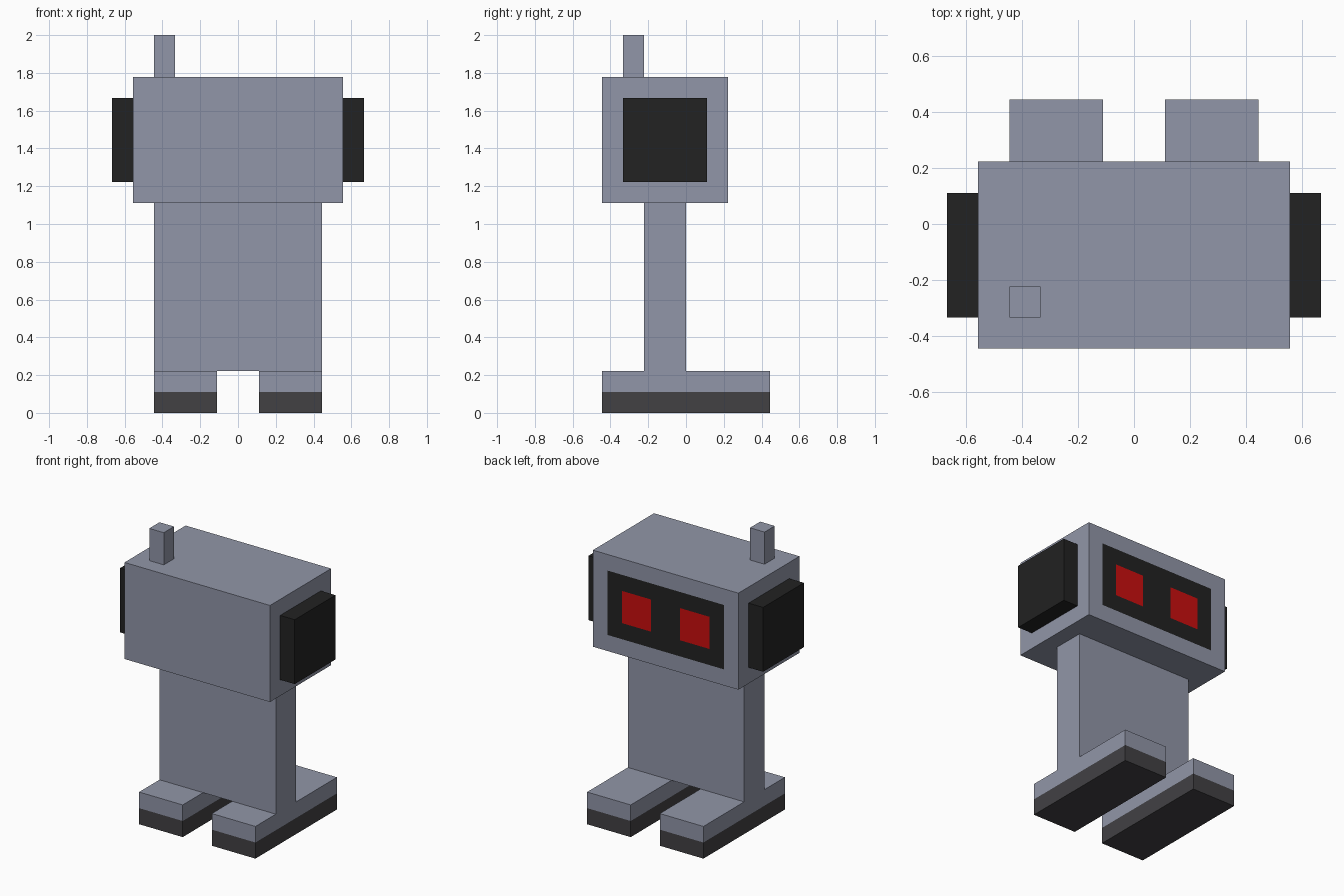
import bpy, bmesh
from mathutils import Vector

if "Cube" in bpy.data.objects:
    bpy.data.objects.remove(bpy.data.objects["Cube"])

U = 2 / 18  # the model sits on a regular grid, 18 cells tall


def material(name, rgb):
    """Flat material from display (sRGB) values, stored as linear."""
    m = bpy.data.materials.new(name)
    lin = [((c / 255 + 0.055) / 1.055) ** 2.4 for c in rgb]
    m.diffuse_color = (*lin, 1)
    m.use_nodes = True
    m.node_tree.nodes["Principled BSDF"].inputs["Base Color"].default_value = m.diffuse_color
    return m


GREY = material("blue grey metal", (145, 150, 168))
SOLE = material("dark grey rubber", (66, 65, 68))
BLACK = material("black", (34, 34, 34))
RED = material("red", (201, 14, 14))


def box(name, x, y, z, mat):
    """Box from (min, max) ranges given in grid cells."""
    bm = bmesh.new()
    bmesh.ops.create_cube(bm, size=1)
    for v in bm.verts:
        v.co = Vector([r[c > 0] * U for r, c in zip((x, y, z), v.co)])
    me = bpy.data.meshes.new(name)
    bm.to_mesh(me)
    bm.free()
    me.materials.append(mat)
    ob = bpy.data.objects.new(name, me)
    bpy.context.collection.objects.link(ob)
    return ob


# Head, antenna and torso
head = box("head", (-5, 5), (-4, 2), (10, 16), GREY)
box("antenna", (-4, -3), (-3, -2), (16, 18), GREY)
box("torso", (-4, 4), (-2, 0), (2, 10), GREY)

# Ears and feet, one per side
for side, s in (("left", -1), ("right", 1)):
    def span(a, b):
        return tuple(sorted((s * a, s * b)))
    box(side + "_ear", span(5, 6), (-3, 1), (11, 15), BLACK)
    box(side + "_foot", span(1, 4), (-4, 4), (1, 2), GREY)
    box(side + "_sole", span(1, 4), (-4, 4), (0, 1), SOLE)

# Face screen and eyes: cut into the head's +y side, coloured by position
head.data.materials.append(BLACK)
head.data.materials.append(RED)
bm = bmesh.new()
bm.from_mesh(head.data)
cuts = [(Vector((1, 0, 0)), c) for c in (-4, -3, -1, 1, 3, 4)]
cuts += [(Vector((0, 0, 1)), c) for c in (11, 12, 14, 15)]
for normal, c in cuts:
    bm.normal_update()
    faces = [f for f in bm.faces if f.normal.y > 0.9]
    edges = {e for f in faces for e in f.edges}
    verts = {v for f in faces for v in f.verts}
    bmesh.ops.bisect_plane(bm, geom=faces + list(edges) + list(verts),
                           plane_co=normal * c * U, plane_no=normal)
bm.normal_update()
for f in bm.faces:
    if f.normal.y > 0.9:
        p = f.calc_center_median() / U
        if 1 < abs(p.x) < 3 and 12 < p.z < 14:
            f.material_index = 2
        elif abs(p.x) < 4 and 11 < p.z < 15:
            f.material_index = 1
bm.to_mesh(head.data)
bm.free()
